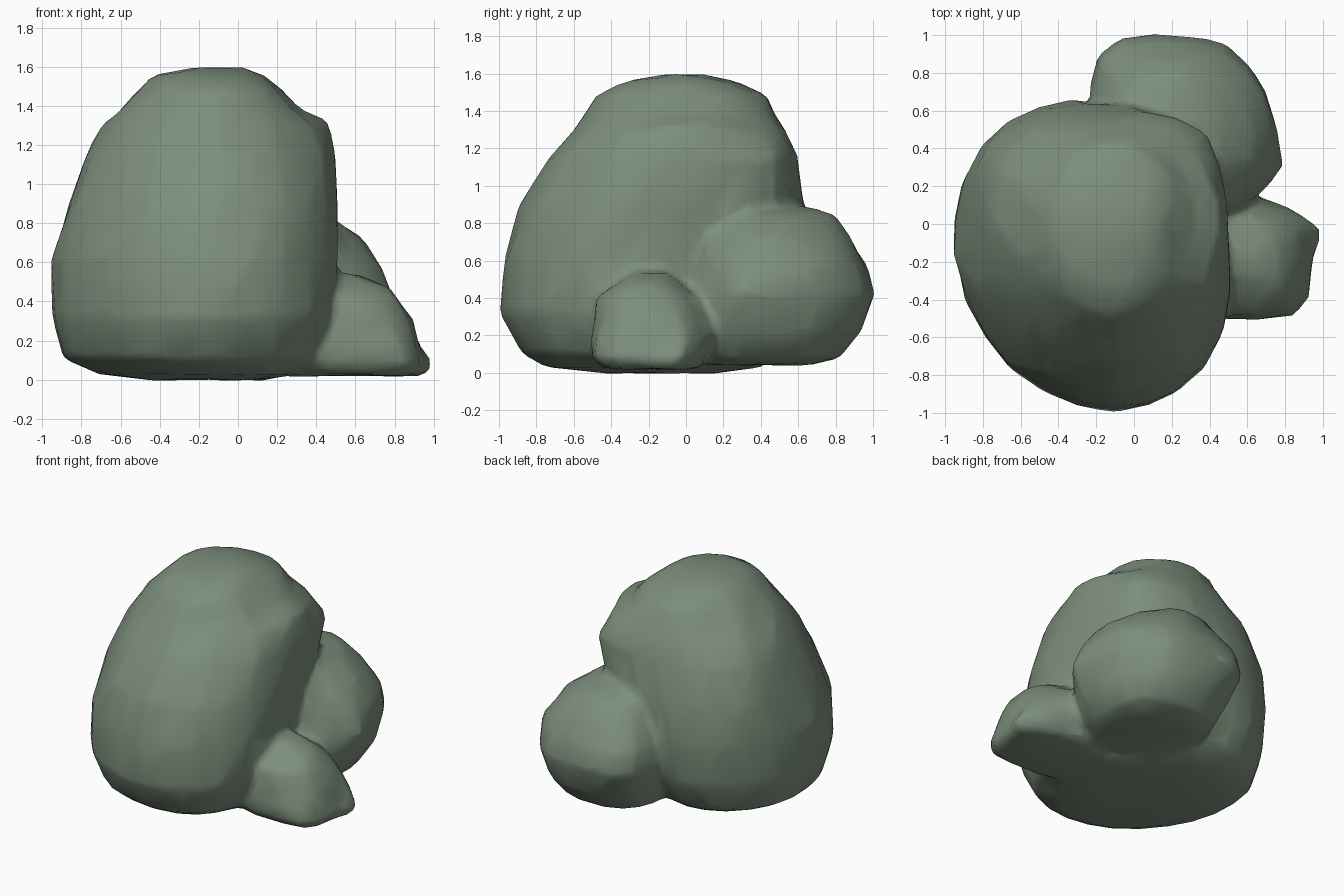
import bpy, bmesh, math, random
from mathutils import Vector

random.seed(4)
if "Cube" in bpy.data.objects:
    bpy.data.objects.remove(bpy.data.objects["Cube"])

# Single mossy grey-green colour
moss = bpy.data.materials.new("moss_green")
moss.use_nodes = True
colour = (0.205, 0.275, 0.205, 1)
moss.diffuse_color = colour
bsdf = moss.node_tree.nodes["Principled BSDF"]
bsdf.inputs["Base Color"].default_value = colour
bsdf.inputs["Roughness"].default_value = 0.8


def spow(v, p):
    return math.copysign(abs(v) ** p, v)


def lump(name, rings, sides, skew=(0, 0), square=0.9, jitter=0.012, pulls=()):
    """Loft rounded rings (z, x_min, x_max, y_min, y_max), cap them, then pull local bumps.
    The skew leans each outline sideways, from its low to its high value."""
    bm = bmesh.new()
    loops = []
    for z, x0, x1, y0, y1 in rings:
        lean = skew[0] + (skew[1] - skew[0]) * z / rings[-1][0]
        loop = []
        for i in range(sides):
            a = math.tau * i / sides
            c, s = spow(math.cos(a), square), spow(math.sin(a), square)
            x = (x0 + x1) / 2 + c * (x1 - x0) / 2 + lean * s * (x1 - x0)
            y = (y0 + y1) / 2 + s * (y1 - y0) / 2
            r = random.uniform(-jitter, jitter)
            loop.append(bm.verts.new((x + c * r, y + s * r, z + r * 0.5)))
        loops.append(loop)
    for low, high in zip(loops, loops[1:]):
        for i in range(sides):
            j = (i + 1) % sides
            bm.faces.new((low[i], low[j], high[j], high[i]))
    for loop in (loops[0], loops[-1]):
        tip = bm.verts.new(sum((v.co for v in loop), Vector()) / sides)
        for i in range(sides):
            bm.faces.new((loop[i], loop[(i + 1) % sides], tip))
    # Local bumps and dents
    for centre, radius, offset in pulls:
        for v in bm.verts:
            d = (v.co - Vector(centre)).length
            if d < radius:
                v.co += Vector(offset) * (1 - d / radius)
    bmesh.ops.recalc_face_normals(bm, faces=bm.faces)
    mesh = bpy.data.meshes.new(name)
    bm.to_mesh(mesh)
    bm.free()
    mesh.materials.append(moss)
    obj = bpy.data.objects.new(name, mesh)
    bpy.context.collection.objects.link(obj)
    return obj


# Tall main boulder
main = lump("main_boulder", [
    (0.00, -0.45, 0.15, -0.45, 0.20),
    (0.03, -0.71, 0.30, -0.75, 0.40),
    (0.11, -0.89, 0.40, -0.89, 0.52),
    (0.32, -0.94, 0.49, -1.00, 0.62),
    (0.62, -0.95, 0.51, -0.98, 0.65),
    (0.88, -0.87, 0.51, -0.89, 0.63),
    (1.15, -0.77, 0.49, -0.72, 0.57),
    (1.30, -0.69, 0.42, -0.59, 0.51),
    (1.38, -0.61, 0.31, -0.54, 0.46),
    (1.48, -0.51, 0.23, -0.49, 0.43),
    (1.555, -0.43, 0.15, -0.33, 0.28),
    (1.595, -0.24, 0.02, -0.14, 0.10)],
    24, skew=(-0.095, -0.02), square=1.0,
    pulls=[((0.45, 0, 1.3), 0.2, (0.04, 0, 0.02)),
           ((0.25, 0.4, 1.1), 0.55, (0.13, 0.1, 0)),
           ((-0.7, 0.35, 0.95), 0.45, (-0.05, 0.05, 0)),
           ((-0.36, -0.9, 0.6), 0.25, (0, 0.05, 0))])

# Rounded boulder at the back
back = lump("back_boulder", [
    (0.04, -0.06, 0.50, 0.10, 0.66),
    (0.08, -0.14, 0.62, 0.05, 0.83),
    (0.22, -0.18, 0.70, 0.04, 0.94),
    (0.42, -0.21, 0.75, 0.02, 1.01),
    (0.57, -0.20, 0.73, 0.05, 0.96),
    (0.72, -0.16, 0.63, 0.08, 0.88),
    (0.84, -0.08, 0.46, 0.16, 0.79),
    (0.885, 0.06, 0.32, 0.34, 0.66)],
    18, skew=(-0.05, -0.06), square=0.88,
    pulls=[((-0.14, 0.87, 0.5), 0.3, (-0.06, 0.07, 0)),
           ((0.72, 0.35, 0.42), 0.25, (0.05, -0.02, 0))])

# Small wedge-shaped stone at the side, with two low pointed corners
side = lump("side_stone", [
    (0.02, 0.20, 0.92, -0.44, 0.07),
    (0.08, 0.18, 0.94, -0.51, 0.12),
    (0.18, 0.18, 0.92, -0.51, 0.16),
    (0.31, 0.18, 0.90, -0.49, 0.11),
    (0.40, 0.18, 0.84, -0.48, 0.06),
    (0.47, 0.20, 0.78, -0.38, -0.02),
    (0.54, 0.30, 0.62, -0.28, -0.10)],
    14, square=0.78,
    pulls=[((0.88, -0.02, 0.07), 0.16, (0.12, -0.01, 0)),
           ((0.85, -0.45, 0.08), 0.2, (0.04, -0.05, 0))])

# Fuse the three lumps into one skin with soft junctions and broad facets
bpy.ops.object.select_all(action='DESELECT')
for obj in (main, back, side):
    obj.select_set(True)
bpy.context.view_layer.objects.active = main
bpy.ops.object.join()
main.name = "boulder_cluster"
remesh = main.modifiers.new("fuse", 'REMESH')
remesh.mode = 'VOXEL'
remesh.voxel_size = 0.028
remesh.use_smooth_shade = True
soften = main.modifiers.new("soften", 'SMOOTH')
soften.factor = 0.5
soften.iterations = 8
facets = main.modifiers.new("facets", 'DECIMATE')
facets.ratio = 0.05
for modifier in list(main.modifiers):
    bpy.ops.object.modifier_apply(modifier=modifier.name)
bpy.ops.object.shade_smooth_by_angle(angle=math.radians(60))
